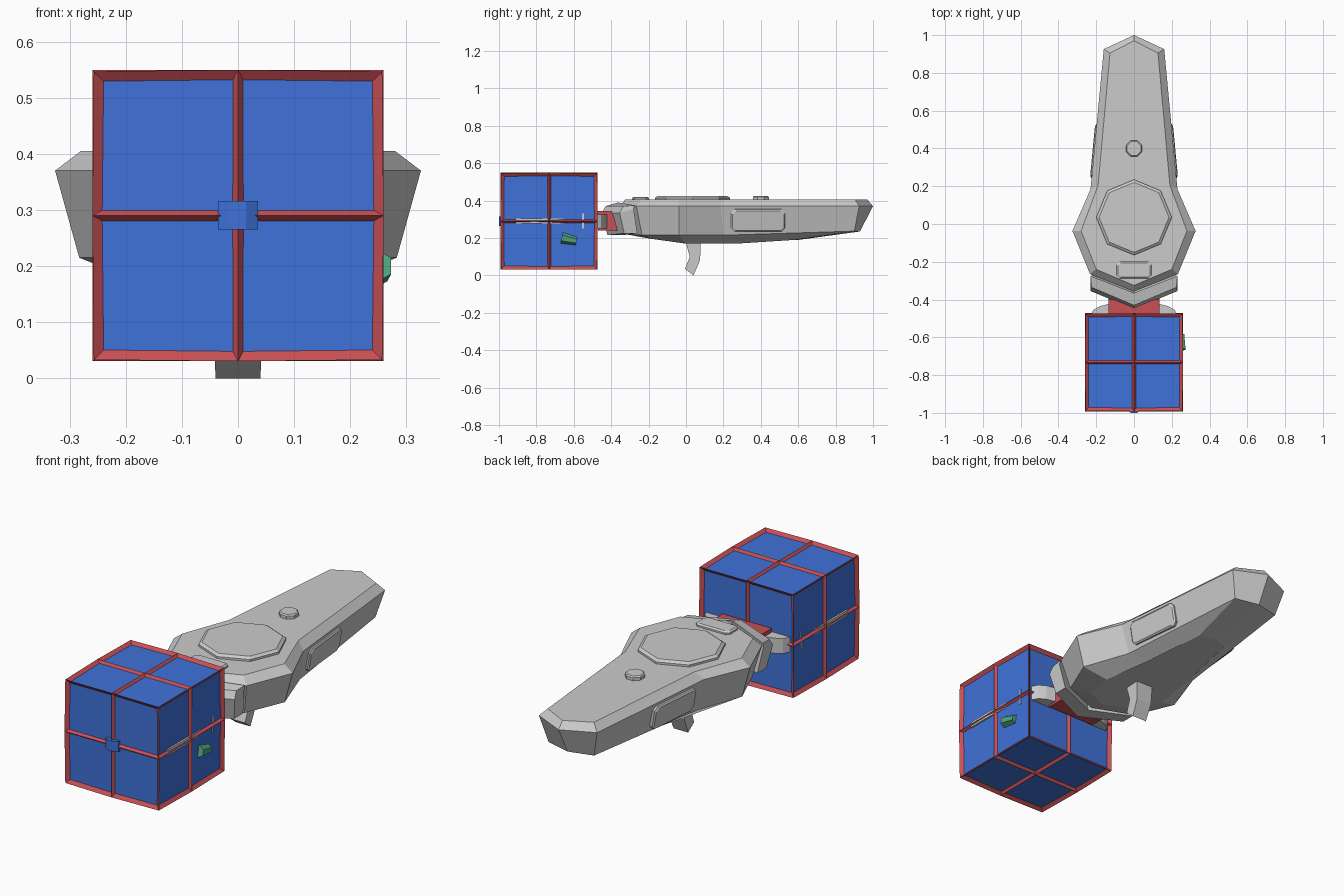
import bpy, bmesh
from math import radians, cos, sin, pi
from mathutils import Vector, Matrix

if "Cube" in bpy.data.objects:
    bpy.data.objects.remove(bpy.data.objects["Cube"])


def material(name, rgb):
    m = bpy.data.materials.new(name)
    m.diffuse_color = (*rgb, 1)
    m.use_nodes = True
    m.node_tree.nodes["Principled BSDF"].inputs["Base Color"].default_value = m.diffuse_color
    return m


RED = material("red", (0.58, 0.08, 0.09))
BLUE = material("blue", (0.05, 0.17, 0.70))
GREEN = material("green", (0.08, 0.38, 0.22))


def finish(name, bm, mats=(), mirror=False):
    bmesh.ops.recalc_face_normals(bm, faces=bm.faces)
    me = bpy.data.meshes.new(name)
    bm.to_mesh(me)
    bm.free()
    for m in mats:
        me.materials.append(m)
    ob = bpy.data.objects.new(name, me)
    bpy.context.collection.objects.link(ob)
    if mirror:
        ob.modifiers.new("mirror", 'MIRROR').use_mirror_merge = False
    return ob


def loft(name, rings, mats=(), mirror=False):
    """Skin matching closed rings and cap both ends."""
    bm = bmesh.new()
    vs = [[bm.verts.new(p) for p in r] for r in rings]
    n = len(rings[0])
    for a, b in zip(vs, vs[1:]):
        for i in range(n):
            j = (i + 1) % n
            bm.faces.new((a[i], a[j], b[j], b[i]))
    bm.faces.new(vs[0])
    bm.faces.new(vs[-1])
    return finish(name, bm, mats, mirror)


def both(half):
    """Half outline (x >= 0, ends on the axis) to full ring."""
    return half + [(-x, y, z) for x, y, z in half[-2:0:-1]]


def slab(name, outline, z0, z1, mats=(), mirror=False):
    return loft(name, [[(x, y, z) for x, y in outline] for z in (z0, z1)], mats, mirror)


def chamfered(w, h, c):
    return [(w, -h + c), (w, h - c), (w - c, h), (-w + c, h),
            (-w, h - c), (-w, -h + c), (-w + c, -h), (w - c, -h)]


def ngon(r, y, z, turn=0):
    return [(r * cos(turn + i * pi / 4), y + r * sin(turn + i * pi / 4), z) for i in range(8)]


# Main hull: top, shoulder, lower edge, belly
top = [(0, .97), (.127, .905), (.19, .205), (.28, -.037), (.20, -.24), (0, -.325)]
shoulder = [(0, 1.0), (.16, .926), (.23, .185), (.326, -.037), (.233, -.265), (0, -.357)]
lower = [(0, .93, .235), (.125, .90, .237), (.20, .2, .215), (.283, -.037, .215),
         (.20, -.235, .215), (0, -.32, .22)]
belly = [(0, .60, .19), (.08, .58, .19), (.13, .27, .17), (.17, 0, .17),
         (.12, -.18, .195), (0, -.24, .205)]
loft("hull", [both([(x, y, .405) for x, y in top]),
              both([(x, y, .37) for x, y in shoulder]), both(lower), both(belly)])

# Chevron bumper at the nose
loft("nose_bumper", [
    [(-.21, -.26, .225), (0, -.34, .215), (.21, -.26, .225), (.21, -.33, .225), (0, -.42, .215), (-.21, -.33, .225)],
    [(-.23, -.28, .355), (0, -.37, .355), (.23, -.28, .355), (.23, -.355, .335), (0, -.45, .335), (-.23, -.355, .335)],
    [(-.23, -.275, .375), (0, -.365, .39), (.23, -.275, .375), (.225, -.335, .37), (0, -.43, .37), (-.225, -.335, .37)]])

# Dome plate and buttons on top
loft("top_disc", [ngon(.2, .035, .40), ngon(.2, .035, .415), ngon(.185, .035, .425)])
loft("round_button", [ngon(.046, .4, .40, pi / 8), ngon(.046, .4, .42, pi / 8), ngon(.04, .4, .426, pi / 8)])
loft("bar_button", [[(x, y - .243, z) for x, y in chamfered(w, h, .015)]
                    for w, h, z in ((.093, .045, .39), (.093, .045, .413), (.085, .037, .42))])

# Raised panels on the hull sides
t = Vector((-.0945, 1, 0)).normalized()
s = Vector((.17, 0, 1)).normalized()
n = t.cross(s).normalized()
c = Vector((.198, .385, .295))
loft("side_panel", [[c + t * u + s * v + n * w for u, v in chamfered(.145 - i, .06 - i, .018)]
                    for i, w in ((0, -.02), (0, .007), (.007, .013))], mirror=True)

# Trigger grip below
trig = [(-.005, .19), (.08, .19), (.075, .08), (.04, 0), (-.005, .035), (.02, .10)]
loft("trigger", [[(sx * (.04 + .04 * z), y, z) for y, z in trig] for sx in (-1, 1)])

# Red neck between hull and claw
neck = [(-.48, .345), (-.40, .345), (-.35, .24), (-.47, .24)]
loft("neck", [[(x, y, z) for y, z in neck] for x in (-.135, .135)], [RED])

# Claw arms gripping the crate
slab("claw_knuckle", [(.10, -.41), (.14, -.425), (.18, -.435), (.215, -.455), (.232, -.485),
                      (.22, -.52), (.18, -.50), (.10, -.48)], .25, .325, mirror=True)
slab("claw_finger", [(.22, -.49), (.242, -.60), (.252, -.72), (.256, -.80), (.254, -.91),
                     (.23, -.91), (.22, -.72), (.20, -.50)], .277, .305, mirror=True)
slab("claw_pin", [(.23, -.555), (.25, -.555), (.25, -.545), (.23, -.545)], .25, .33, mirror=True)

# Crate: 2 x 2 recessed blue panels per side in a red ridged frame
H = .257
bm = bmesh.new()
bmesh.ops.create_cube(bm, size=2 * H)
bmesh.ops.subdivide_edges(bm, edges=bm.edges[:], cuts=1, use_grid_fill=True)
for v in bm.verts:
    if min(abs(k) for k in v.co) < .01:
        v.co *= 1.01
bm.normal_update()
panels = bm.faces[:]
bmesh.ops.inset_individual(bm, faces=panels, thickness=.019, depth=-.013)
for f in panels:
    f.material_index = 1
    mid = f.calc_center_median()
    axis = max(range(3), key=lambda k: abs(f.normal[k]))
    for v in f.verts:
        for k in range(3):
            if k != axis:
                v.co[k] -= .004 if mid[k] > 0 else -.004
bmesh.ops.translate(bm, verts=bm.verts, vec=(0, -.732, .29))
finish("crate", bm, [RED, BLUE])

# Blue latch on the crate front
slab("front_latch", [(-.036, -.97), (-.036, -.988), (-.014, -1.0), (.014, -1.0),
                     (.036, -.988), (.036, -.97)], .265, .316, [BLUE])

# Small green stud on the right side of the crate
bm = bmesh.new()
bmesh.ops.create_cone(bm, cap_ends=True, segments=6, radius1=.022, radius2=.03, depth=.08,
                      matrix=Matrix.Translation((.247, -.625, .192)) @
                      Matrix.Rotation(radians(-12), 4, 'X') @ Matrix.Rotation(radians(90), 4, 'X'))
finish("side_stud", bm, [GREEN])
